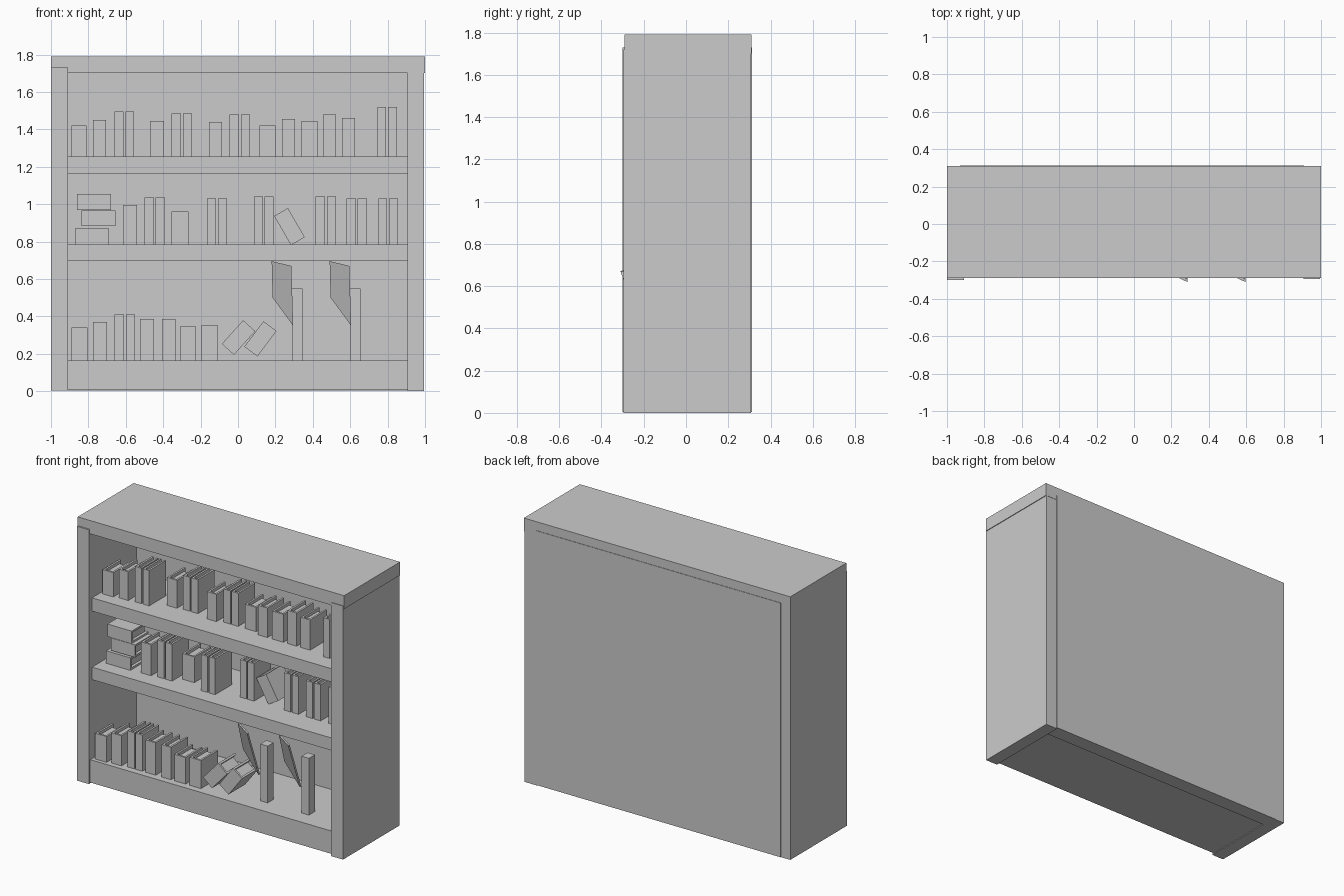
import bpy, bmesh
from math import radians
from mathutils import Matrix, Vector


def add_box(bm, lo, hi):
    size = [b - a for a, b in zip(lo, hi)]
    mid = [(a + b) / 2 for a, b in zip(lo, hi)]
    bmesh.ops.create_cube(bm, size=1, matrix=Matrix.Translation(mid) @ Matrix.Diagonal((*size, 1)))


def make(name, boxes, matrix=None):
    bm = bmesh.new()
    for lo, hi in boxes:
        add_box(bm, lo, hi)
    mesh = bpy.data.meshes.new(name)
    bm.to_mesh(mesh)
    bm.free()
    ob = bpy.data.objects.new(name, mesh)
    bpy.context.collection.objects.link(ob)
    if matrix:
        ob.matrix_world = matrix
    return ob


def book_boxes(w, h, d=0.18, t=0.013):
    """Spine at the front, two covers and a recessed page block; origin at front centre."""
    a, b = w / 2, h / 2
    return [((-a, 0, -b), (a, t, b)),
            ((-a, t, -b), (-a + t, d, b)),
            ((a - t, t, -b), (a, d, b)),
            ((-a + t, t, -b + 0.01), (a - t, d - 0.015, b - 0.02))]


def book(name, x, y, z, w, h, angle=0):
    make(name, book_boxes(w, h),
         Matrix.Translation((x, y, z)) @ Matrix.Rotation(radians(angle), 4, 'Y'))


# Case
make("top_board", [((-1, -0.29, 1.70), (1, 0.31, 1.79))])
make("left_side", [((-1, -0.30, 0.005), (-0.91, 0.31, 1.73))])
make("right_side", [((0.905, -0.295, 0), (0.995, 0.308, 1.72))])
make("back_panel", [((-0.93, 0.21, 0.005), (0.91, 0.313, 1.73))])
make("base_shelf", [((-0.91, -0.285, 0.01), (0.905, 0.21, 0.165))])
make("middle_shelf", [((-0.91, -0.265, 0.70), (0.905, 0.21, 0.785))])
make("upper_shelf", [((-0.91, -0.265, 1.165), (0.905, 0.21, 1.255))])

# Upright books: left, right, top, front y, paired thin books
rows = {
    1.255: [(-.89, -.81, 1.42, -.18, 0), (-.775, -.705, 1.45, -.17, 0),
            (-.66, -.555, 1.495, -.16, 1), (-.47, -.395, 1.445, -.09, 0),
            (-.355, -.245, 1.485, -.08, 1), (-.155, -.085, 1.44, -.11, 0),
            (-.045, .065, 1.48, -.09, 1), (.115, .2, 1.42, -.09, 0),
            (.235, .305, 1.455, -.12, 0), (.34, .425, 1.445, -.12, 0),
            (.455, .525, 1.48, -.12, 0), (.555, .625, 1.46, -.12, 0),
            (.745, .85, 1.52, -.15, 1)],
    0.785: [(-.615, -.54, .995, -.16, 0), (-.5, -.39, 1.035, -.15, 1),
            (-.355, -.265, .96, -.09, 0), (-.165, -.06, 1.03, -.16, 1),
            (.085, .19, 1.04, -.10, 1), (.415, .525, 1.04, -.10, 1),
            (.58, .69, 1.03, -.10, 1), (.75, .855, 1.03, -.10, 1)],
    0.165: [(-.89, -.805, .34, -.26, 0), (-.775, -.7, .37, -.25, 0),
            (-.66, -.55, .41, -.24, 1), (-.525, -.45, .385, -.24, 0),
            (-.405, -.335, .385, -.24, 0), (-.31, -.225, .345, -.24, 0),
            (-.195, -.11, .355, -.24, 0)],
}
for z, row in rows.items():
    for x0, x1, top, y, pair in row:
        mid, h = (z + top) / 2, top - z
        if pair:
            w = (x1 - x0 - 0.01) / 2
            book("thin_book", x0 + w / 2, y, mid, w, h)
            book("thin_book", x1 - w / 2, y, mid, w, h)
        else:
            book("upright_book", (x0 + x1) / 2, y, mid, x1 - x0, h)

# Stacked books lying flat
for x, z in [(-.78, .828), (-.745, .925), (-.77, 1.012)]:
    book("stacked_book", x, -.17, z, 0.085, 0.182, 90)

# Leaning books
book("leaning_book", .275, -.08, .88, 0.085, 0.18, -30)
book("leaning_book", .003, -.25, .287, 0.087, 0.17, 42)
book("leaning_book", .12, -.25, .28, 0.087, 0.17, 37)

# Two folders: a narrow upright board with a cover tipped forward beside it
for x in (0.18, 0.49):
    make("folder_board", [((x + 0.11, -0.175, 0.165), (x + 0.165, -0.11, 0.55))])
    front = [Vector(p) for p in ((x, -0.26, 0.695), (x + 0.105, -0.31, 0.67),
                                 (x + 0.115, -0.20, 0.35), (x + 0.005, -0.21, 0.5))]
    mesh = bpy.data.meshes.new("folder_cover")
    pts = front + [p + Vector((0, 0.015, 0)) for p in front]
    mesh.from_pydata(pts, [], [(0, 3, 2, 1), (4, 5, 6, 7)] +
                     [(i, (i + 1) % 4, (i + 1) % 4 + 4, i + 4) for i in range(4)])
    bpy.context.collection.objects.link(bpy.data.objects.new("folder_cover", mesh))
